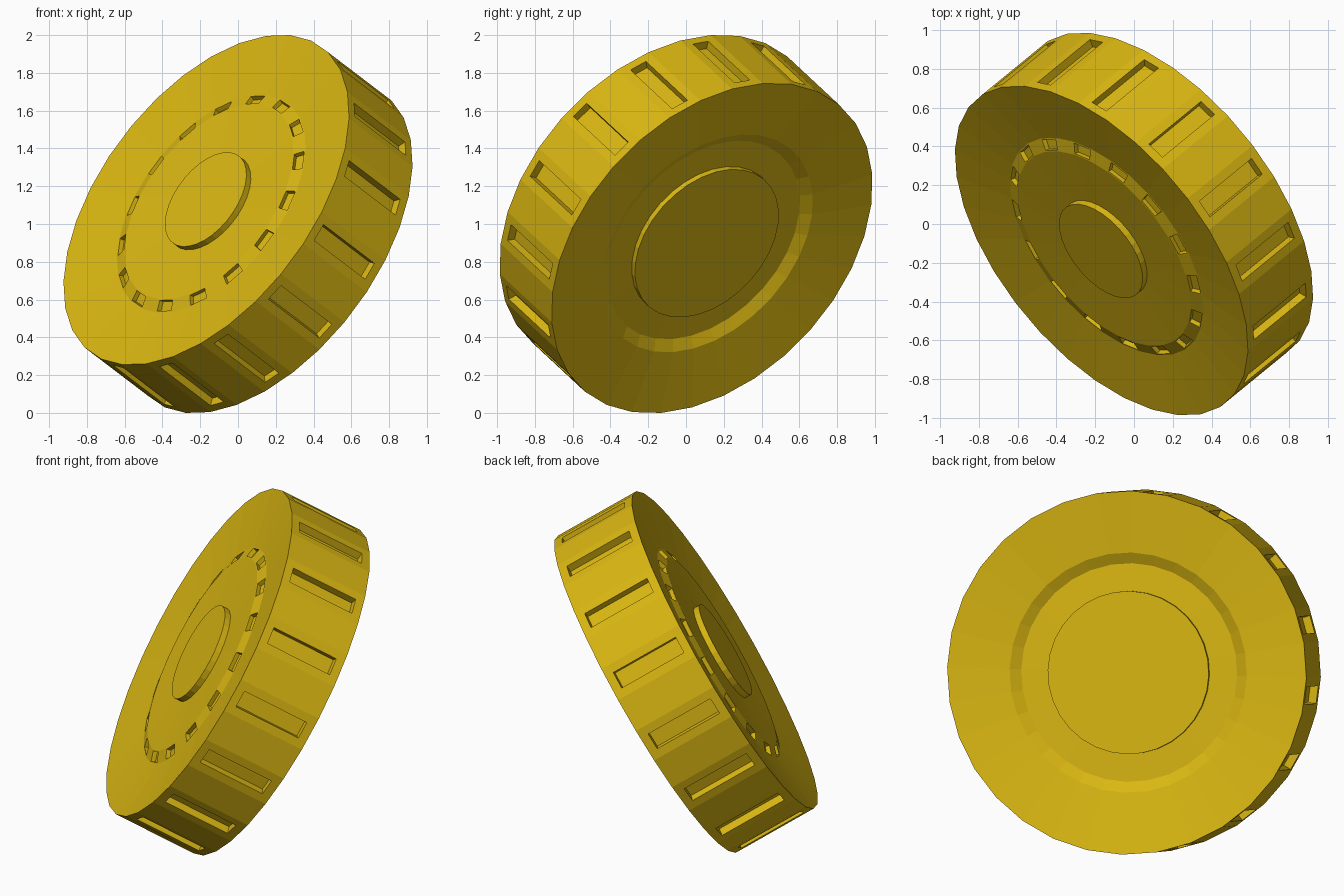
import bpy, bmesh
from math import cos, sin, radians
from mathutils import Vector, Matrix

if "Cube" in bpy.data.objects:
    bpy.data.objects.remove(bpy.data.objects["Cube"])

SIDES = 32
HALF = 0.252            # half the wheel's thickness
PHASE = radians(7.1)    # turn of the first rim corner

# Tilted frame: the wheel's axle points along n
n = Vector((-0.667, -0.546, 0.508)).normalized()
e1 = Vector((-n.y, n.x, 0)).normalized() * -1
e2 = n.cross(e1)
TILT = Matrix((e1, e2, n)).transposed().to_4x4()
TILT.translation = (0, 0, 1)

yellow = bpy.data.materials.new("yellow")
yellow.use_nodes = True
COLOUR = (0.70, 0.47, 0.006, 1)
yellow.diffuse_color = COLOUR
yellow.node_tree.nodes["Principled BSDF"].inputs["Base Color"].default_value = COLOUR


def lathe(bm, profile):
    """Turn (radius, height) points round the axle and cap both ends; return the bands."""
    rings = []
    for r, h in profile:
        angles = [PHASE + radians(360 * i / SIDES) for i in range(SIDES)]
        rings.append([bm.verts.new((r * cos(a), r * sin(a), h)) for a in angles])
    bands = []
    for low, high in zip(rings, rings[1:]):
        bands.append([bm.faces.new((low[i], low[(i + 1) % SIDES],
                                    high[(i + 1) % SIDES], high[i]))
                      for i in range(SIDES)])
    bm.faces.new(rings[0][::-1])
    bm.faces.new(rings[-1])
    bmesh.ops.recalc_face_normals(bm, faces=bm.faces[:])
    return bands


def cut_slots(bm, faces, margin, depth):
    """Inset each face and sink it."""
    bmesh.ops.inset_individual(bm, faces=faces, thickness=margin, use_even_offset=True)
    bmesh.ops.inset_individual(bm, faces=faces, thickness=0.001, depth=-depth,
                               use_even_offset=True)


def finish(bm, name):
    mesh = bpy.data.meshes.new(name)
    bm.to_mesh(mesh)
    bm.free()
    mesh.materials.append(yellow)
    obj = bpy.data.objects.new(name, mesh)
    obj.matrix_world = TILT
    bpy.context.collection.objects.link(obj)


# Wheel body: dished back, straight rim, dished front with a raised centre
bm = bmesh.new()
bands = lathe(bm, [(0.455, 0.08 - HALF), (0.61, 0.085 - HALF), (0.67, 0.05 - HALF),
                   (1.015, -HALF), (1.015, HALF),
                   (0.67, HALF - 0.04), (0.60, HALF - 0.02), (0.29, HALF - 0.03)])
rim, front_band = bands[3], bands[5]
cut_slots(bm, rim[0::2], 0.05, 0.045)
cut_slots(bm, front_band[1::2], 0.007, 0.025)
finish(bm, "wheel_body")

# Raised hubs on both sides
for name, radius, low, high in (("front_hub", 0.29, HALF - 0.06, HALF + 0.005),
                                ("back_hub", 0.455, 0.05 - HALF, 0.11 - HALF)):
    bm = bmesh.new()
    lathe(bm, [(radius, low), (radius, high)])
    finish(bm, name)
